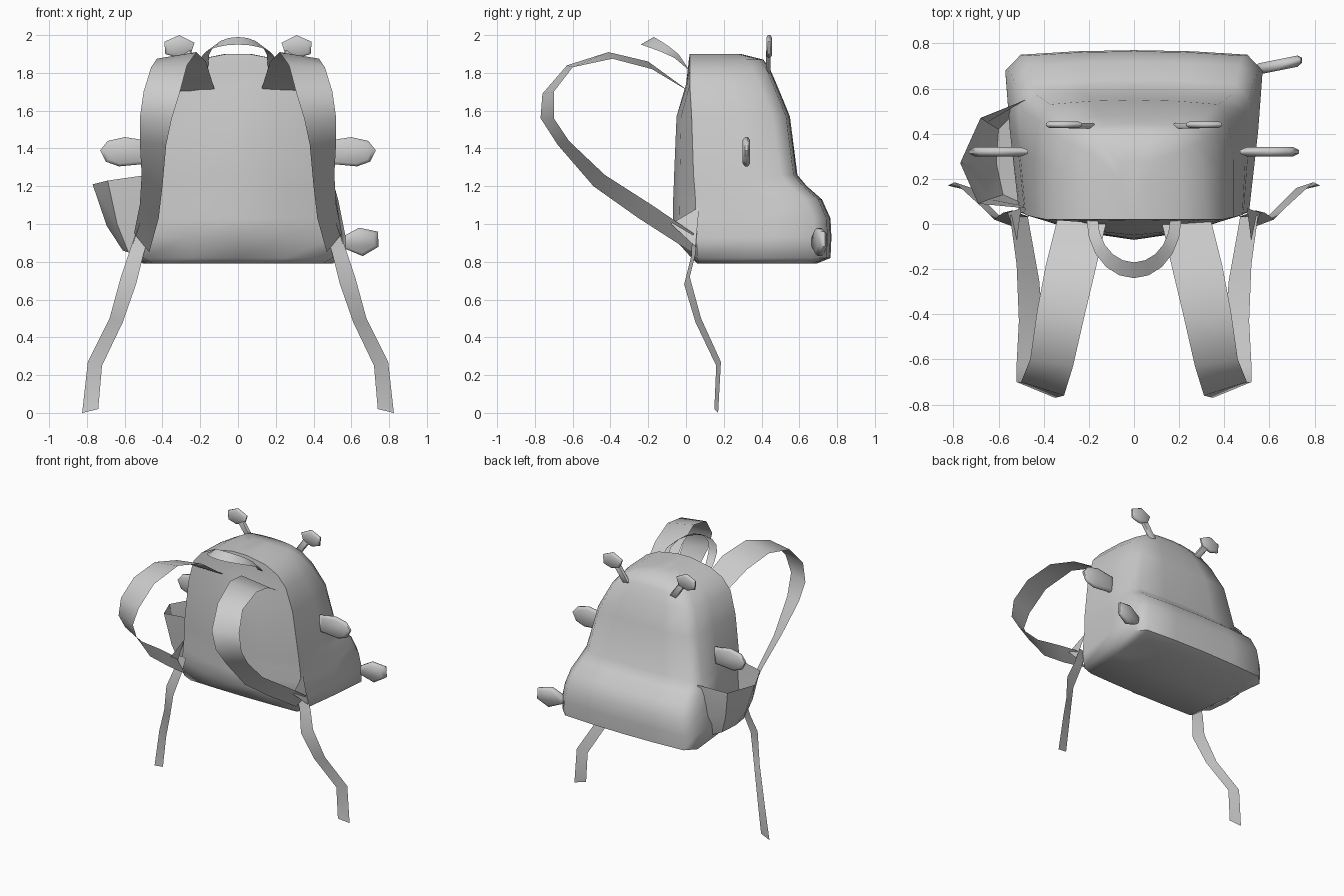
import bpy, bmesh, math
from mathutils import Vector

cube = bpy.data.objects.get("Cube")
if cube:
    bpy.data.objects.remove(cube, do_unlink=True)

GREY = (0.6, 0.6, 0.6, 1.0)
grey = bpy.data.materials.new("grey_fabric")
grey.use_nodes = True
grey.diffuse_color = GREY
grey.node_tree.nodes["Principled BSDF"].inputs["Base Color"].default_value = GREY


def finish(name, bm, mirror=False, angle=55, closed=True):
    """Turn a bmesh into a smooth shaded object, optionally mirrored over x = 0."""
    if closed:
        bmesh.ops.recalc_face_normals(bm, faces=bm.faces)
    mesh = bpy.data.meshes.new(name)
    bm.to_mesh(mesh)
    bm.free()
    mesh.materials.append(grey)
    obj = bpy.data.objects.new(name, mesh)
    bpy.context.collection.objects.link(obj)
    bpy.ops.object.select_all(action='DESELECT')
    obj.select_set(True)
    bpy.context.view_layer.objects.active = obj
    bpy.ops.object.shade_smooth_by_angle(angle=math.radians(angle))
    if mirror:
        mod = obj.modifiers.new("Mirror", 'MIRROR')
        mod.use_mirror_merge = False
    return obj


def loft(bm, rows, loop=False):
    """Bridge rows of points with quads and return the vertex rows."""
    grid = [[bm.verts.new(p) for p in row] for row in rows]
    for a, b in zip(grid, grid[1:]):
        n = len(a)
        for i in range(n if loop else n - 1):
            j = (i + 1) % n
            bm.faces.new((a[i], a[j], b[j], b[i]))
    return grid


def pad(name, outline, y, thick, slope=0.0, mirror=True):
    """Thin cushion from an x-z outline: full size in the middle, smaller faces."""
    mid = sum((Vector(p) for p in outline), Vector((0, 0))) / len(outline)
    rows = []
    for scale, side in ((0.8, -1), (1, -0.4), (1, 0.4), (0.8, 1)):
        row = []
        for p in outline:
            q = mid + (Vector(p) - mid) * scale
            row.append((q.x, y + slope * (q.x - mid.x) + side * thick / 2, q.y))
        rows.append(row)
    bm = bmesh.new()
    grid = loft(bm, rows, loop=True)
    bm.faces.new(grid[0])
    bm.faces.new(grid[-1])
    return finish(name, bm, mirror)


# Bag body: horizontal sections from bottom to top
# (height, front half width, back half width, front middle y, front rim y, back y)
sections = [
    (0.79, 0.45, 0.50, 0.06, 0.07, 0.69),
    (0.82, 0.50, 0.57, 0.03, 0.06, 0.765),
    (0.93, 0.51, 0.57, -0.07, 0.055, 0.77),
    (1.03, 0.50, 0.55, -0.07, 0.05, 0.765),
    (1.13, 0.49, 0.53, -0.068, 0.05, 0.72),
    (1.20, 0.485, 0.51, -0.065, 0.045, 0.64),
    (1.26, 0.48, 0.49, -0.063, 0.04, 0.59),
    (1.57, 0.44, 0.42, -0.05, 0.03, 0.55),
    (1.74, 0.39, 0.35, 0.0, 0.02, 0.48),
    (1.82, 0.32, 0.28, 0.01, 0.02, 0.445),
    (1.87, 0.22, 0.20, 0.015, 0.02, 0.41),
    (1.90, 0.06, 0.06, 0.02, 0.02, 0.29),
]
rows = []
for z, wf, wb, ymid, yrim, yback in sections:
    half = [
        (wf * 0.5, ymid + (yrim - ymid) * 0.3),
        (wf, yrim),
        ((wf + wb) / 2 + 0.01, (yrim + yback) / 2),
        (wb, yback - 0.09),
        (wb * 0.88, yback - 0.02),
        (wb * 0.45, yback - 0.005),
    ]
    ring = [(0, ymid)] + half + [(0, yback)] + [(-x, y) for x, y in reversed(half)]
    rows.append([(x, y, z) for x, y in ring])
bm = bmesh.new()
grid = loft(bm, rows, loop=True)
bm.faces.new(grid[0])
bm.faces.new(grid[-1])
finish("bag_body", bm, angle=65)

# Shoulder straps: (inner x, y, z), (outer x, y, z) along the loop
strap = [
    ((0.12, 0.02, 1.70), (0.34, 0.02, 1.70)),
    ((0.17, -0.20, 1.86), (0.39, -0.18, 1.82)),
    ((0.22, -0.41, 1.91), (0.43, -0.39, 1.875)),
    ((0.27, -0.63, 1.84), (0.46, -0.60, 1.83)),
    ((0.31, -0.76, 1.69), (0.50, -0.70, 1.70)),
    ((0.35, -0.77, 1.56), (0.52, -0.70, 1.56)),
    ((0.38, -0.68, 1.42), (0.52, -0.62, 1.44)),
    ((0.40, -0.49, 1.20), (0.51, -0.43, 1.26)),
    ((0.42, -0.25, 1.03), (0.52, -0.18, 1.10)),
    ((0.47, 0.03, 0.85), (0.55, 0.04, 0.95)),
]
bm = bmesh.new()
loft(bm, strap)
finish("shoulder_strap", bm, mirror=True, closed=False)

# Loose strap ends hanging down at the sides
tail = [
    ((0.46, 0.03, 0.97), (0.54, 0.06, 0.96)),
    ((0.50, 0.03, 0.84), (0.58, 0.05, 0.84)),
    ((0.54, -0.01, 0.68), (0.62, 0.02, 0.72)),
    ((0.61, 0.05, 0.48), (0.68, 0.08, 0.50)),
    ((0.72, 0.16, 0.25), (0.795, 0.185, 0.27)),
    ((0.74, 0.15, 0.02), (0.825, 0.17, 0.0)),
]
bm = bmesh.new()
loft(bm, tail)
finish("strap_end", bm, mirror=True, closed=False)

# Small triangular tabs joining straps to the body
bm = bmesh.new()
bm.faces.new([bm.verts.new(p) for p in
              ((0.52, -0.08, 1.0), (0.50, 0.07, 1.09), (0.56, 0.05, 0.88))])
finish("strap_tab", bm, mirror=True, closed=False)

# Carry handle: a flat band bent in an arc
bm = bmesh.new()
arc = []
for i in range(11):
    a = math.pi * i / 10
    s, c = math.sin(a), math.cos(a)
    rise = s ** 0.6
    arc.append(((0.21 * c, 0.02 - 0.26 * s, 1.81 + 0.14 * rise),
                (0.16 * c, 0.02 - 0.19 * s, 1.81 + 0.18 * rise)))
loft(bm, arc)
finish("carry_handle", bm, closed=False)

# Antennae: hexagonal knobs on short stems
pad("antenna_knob", [(0.23, 1.96), (0.31, 2.0), (0.39, 1.965),
                     (0.385, 1.90), (0.32, 1.88), (0.25, 1.90)], 0.44, 0.03)
pad("antenna_stem", [(0.17, 1.80), (0.26, 1.93), (0.30, 1.90), (0.22, 1.79)],
    0.435, 0.025)

# Side arms
pad("side_arm", [(0.47, 1.44), (0.60, 1.46), (0.69, 1.44), (0.73, 1.39),
                 (0.70, 1.33), (0.63, 1.305), (0.47, 1.32)], 0.32, 0.04)

# Short tail on one lower corner
pad("corner_tail", [(0.53, 0.92), (0.64, 0.98), (0.74, 0.96),
                    (0.745, 0.88), (0.66, 0.83), (0.54, 0.88)],
    0.705, 0.05, slope=0.2, mirror=False)

# Open side pocket
pocket = [
    [(-0.49, 0.09, 0.83), (-0.58, 0.13, 0.85), (-0.61, 0.27, 0.86),
     (-0.60, 0.42, 0.86), (-0.52, 0.50, 0.84)],
    [(-0.49, 0.08, 1.0), (-0.64, 0.11, 1.0), (-0.695, 0.27, 0.99),
     (-0.65, 0.45, 1.0), (-0.52, 0.53, 1.0)],
    [(-0.48, 0.07, 1.26), (-0.69, 0.09, 1.23), (-0.77, 0.27, 1.21),
     (-0.68, 0.47, 1.20), (-0.48, 0.55, 1.24)],
]
bm = bmesh.new()
grid = loft(bm, pocket)
bm.faces.new(list(reversed(grid[0])))
finish("side_pocket", bm, angle=40)
